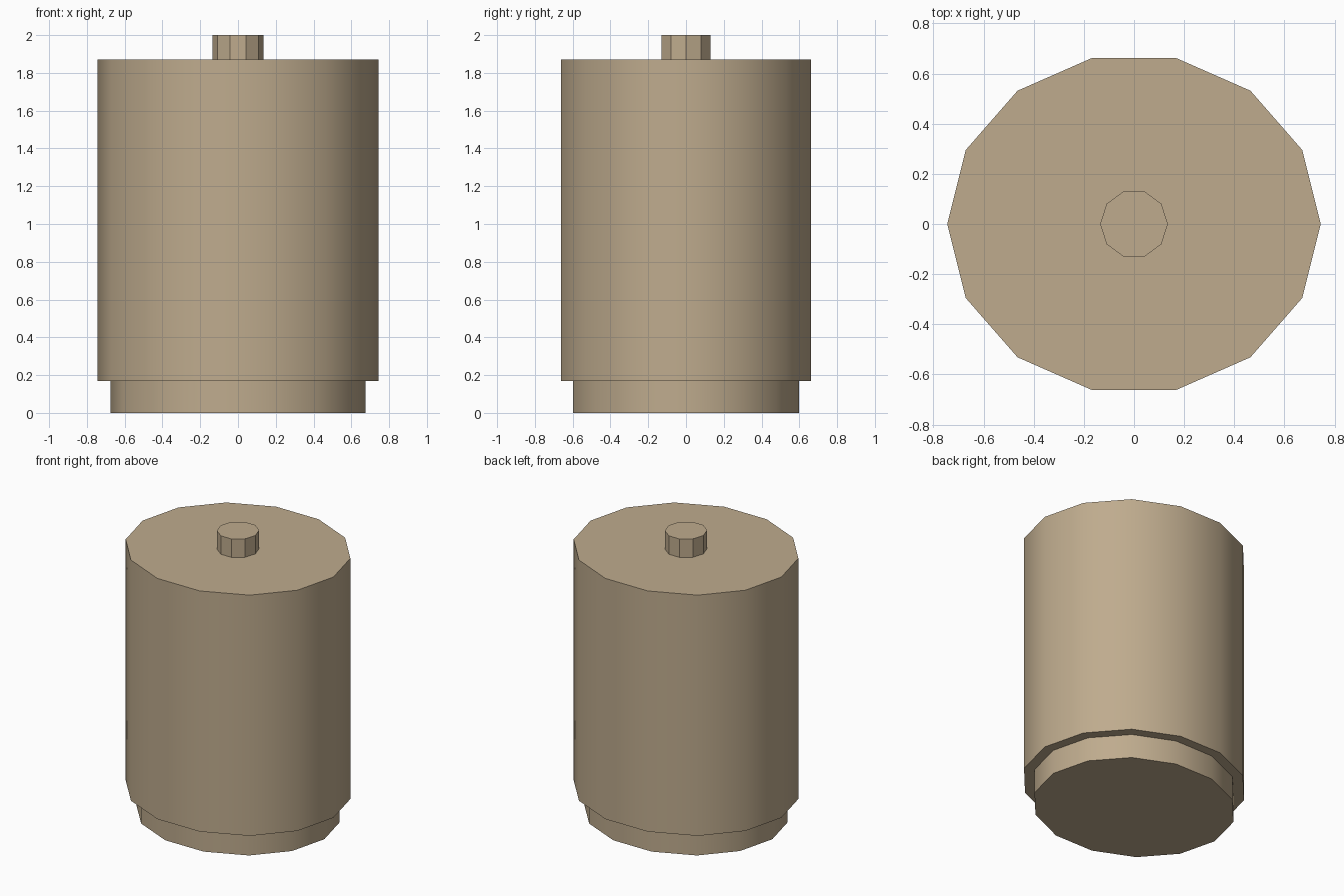
import bpy, bmesh, math

if "Cube" in bpy.data.objects:
    bpy.data.objects.remove(bpy.data.objects["Cube"])

tan = bpy.data.materials.new("tan")
tan.diffuse_color = (0.52, 0.41, 0.27, 1)
tan.use_nodes = True
tan.node_tree.nodes["Principled BSDF"].inputs["Base Color"].default_value = tan.diffuse_color


def prism(name, sides, rx, ry, z0, z1):
    """Upright elliptical prism with a corner on the +x axis."""
    bm = bmesh.new()
    ring = [bm.verts.new((rx * math.cos(2 * math.pi * i / sides),
                          ry * math.sin(2 * math.pi * i / sides), z0))
            for i in range(sides)]
    bottom = bm.faces.new(ring)
    top = bmesh.ops.extrude_face_region(bm, geom=[bottom], use_keep_orig=True)
    bmesh.ops.translate(bm, vec=(0, 0, z1 - z0),
                        verts=[v for v in top["geom"] if isinstance(v, bmesh.types.BMVert)])
    bmesh.ops.recalc_face_normals(bm, faces=bm.faces)
    mesh = bpy.data.meshes.new(name)
    bm.to_mesh(mesh)
    bm.free()
    mesh.materials.append(tan)
    obj = bpy.data.objects.new(name, mesh)
    bpy.context.collection.objects.link(obj)
    bpy.ops.object.select_all(action='DESELECT')
    obj.select_set(True)
    bpy.context.view_layer.objects.active = obj
    bpy.ops.object.shade_smooth_by_angle(angle=math.radians(32))
    return obj


# recessed foot, main drum, flush lid and its knob
prism("foot", 14, 0.675, 0.613, 0.0, 0.17)
prism("drum", 14, 0.745, 0.68, 0.17, 1.70)
prism("lid", 14, 0.745, 0.68, 1.70, 1.87)
prism("knob", 10, 0.135, 0.137, 1.87, 2.0)
